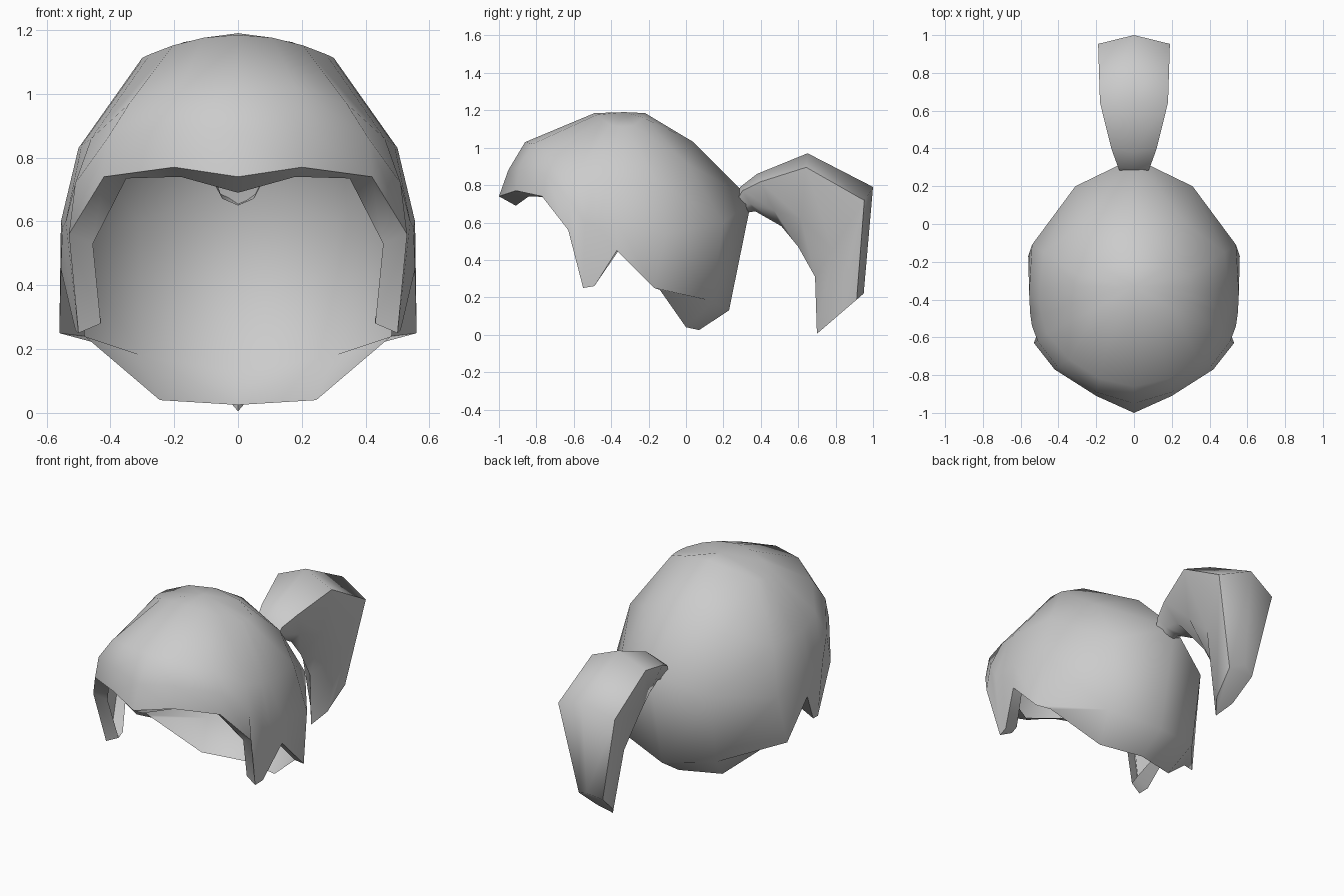
import bpy, bmesh, math
from mathutils import Vector

default = bpy.data.objects.get("Cube")
if default:
    bpy.data.objects.remove(default, do_unlink=True)

# One plain grey for all the hair
grey = bpy.data.materials.new("hair grey")
grey.use_nodes = True
colour = (0.6, 0.6, 0.6, 1)
grey.diffuse_color = colour
grey.node_tree.nodes["Principled BSDF"].inputs["Base Color"].default_value = colour


def finish(name, bm, angle):
    """Turn a bmesh into a smooth shaded, coloured object."""
    bmesh.ops.recalc_face_normals(bm, faces=bm.faces)
    mesh = bpy.data.meshes.new(name)
    bm.to_mesh(mesh)
    bm.free()
    mesh.materials.append(grey)
    obj = bpy.data.objects.new(name, mesh)
    bpy.context.collection.objects.link(obj)
    bpy.ops.object.select_all(action='DESELECT')
    obj.select_set(True)
    bpy.context.view_layer.objects.active = obj
    bpy.ops.object.shade_smooth_by_angle(angle=math.radians(angle))
    return obj


def bridge(bm, rows, closed):
    """Join neighbouring rows of vertices with quads."""
    for upper, lower in zip(rows, rows[1:]):
        count = len(upper)
        for i in range(count if closed else count - 1):
            j = (i + 1) % count
            bm.faces.new((upper[i], lower[i], lower[j], upper[j]))


# Left half of the hair cap: each row runs from the front centre to the back centre
crown = Vector((0, -.33, 1.19))
brow = [(0, -.86, 1.03), (.18, -.82, 1.02), (.34, -.72, .97), (.46, -.58, .86),
        (.49, -.48, .84), (.5, -.42, .83), (.5, -.34, .82), (.48, -.15, .82),
        (.28, 0, .92), (0, .04, 1.03)]
belt = [(0, -.95, .88), (.2, -.89, .9), (.41, -.75, .86), (.51, -.62, .72),
        (.54, -.54, .6), (.55, -.47, .58), (.555, -.37, .6), (.54, -.11, .54),
        (.31, .2, .6), (0, .35, .72)]
rim = [(0, -1, .74), (.2, -.91, .77), (.42, -.77, .74), (.53, -.63, .56),
       (.5, -.55, .25), (.51, -.49, .26), (.555, -.37, .45), (.56, -.17, .25),
       (.3, .14, .18), (0, .23, .13)]
# Rolled-under edge of the fringe, side locks and nape
tuck = [(0, -.91, .69), (.18, -.84, .74), (.35, -.73, .735), (.455, -.6, .53),
        (.43, -.53, .28), (.43, -.49, .3), (.5, -.36, .45), (.48, -.14, .24),
        (.245, 0, .04), (0, .07, .025)]
# Top ring drawn in towards the crown
top = [(x * .6, crown.y + (y - crown.y) * .3, 1.185 - .8 * (x * .6) ** 2)
       for x, y, z in brow]

bm = bmesh.new()
rows = [[bm.verts.new(p) for p in row] for row in (top, brow, belt, rim, tuck)]
bridge(bm, rows, False)
apex = bm.verts.new(crown)
for a, b in zip(rows[0], rows[0][1:]):
    bm.faces.new((apex, a, b))
cap = finish("hair_cap", bm, 75)
mirror = cap.modifiers.new("mirror", 'MIRROR')
mirror.use_clip = True

# Ponytail sections: outer (y, z), inner (y, z), half width
sections = [((.26, .72), (.31, .65), .07),
            ((.29, .79), (.37, .66), .085),
            ((.38, .86), (.51, .58), .12),
            ((.65, .97), (.6, .47), .18),
            ((1, .79), (.69, .31), .19),
            ((.95, .22), (.7, .005), .08)]
# Hexagonal outline: share of the way inward, share of the half width
outline = [(0, 0), (.15, 1), (.7, .7), (1, 0), (.7, -.7), (.15, -1)]

bm = bmesh.new()
rings = []
for outer, inner, width in sections:
    o, i = Vector((0, *outer)), Vector((0, *inner))
    rings.append([bm.verts.new(o.lerp(i, t) + Vector((s * width, 0, 0)))
                  for t, s in outline])
bridge(bm, rings, True)
bm.faces.new(rings[-1])
finish("ponytail", bm, 65)
